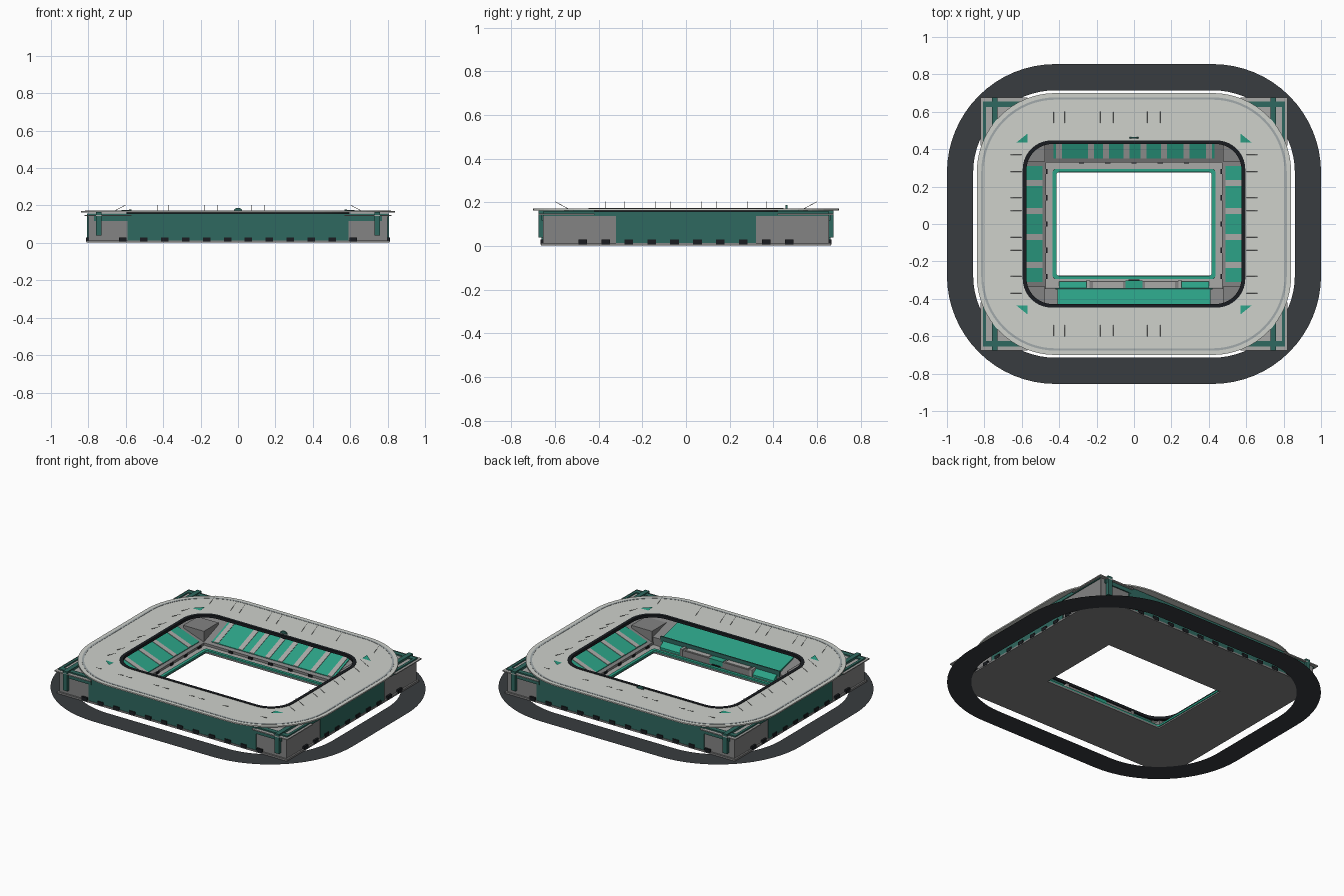
import bpy, bmesh, math
from mathutils import Vector

if "Cube" in bpy.data.objects:
    bpy.data.objects.remove(bpy.data.objects["Cube"])


def mat(name, r, g, b):
    m = bpy.data.materials.new(name)
    m.diffuse_color = (r, g, b, 1)
    m.use_nodes = True
    m.node_tree.nodes["Principled BSDF"].inputs["Base Color"].default_value = m.diffuse_color
    return m


SEAT = mat("seat_green", 0.025, 0.36, 0.24)
WALL = mat("wall_green", 0.028, 0.14, 0.115)
ROOF = mat("roof_light", 0.62, 0.64, 0.60)
DARK = mat("asphalt", 0.04, 0.045, 0.05)
BLACK = mat("black", 0.01, 0.012, 0.015)
GREY = mat("concrete", 0.23, 0.23, 0.23)
PALE = mat("pale_concrete", 0.40, 0.40, 0.39)
LINE = mat("gutter", 0.36, 0.40, 0.41)


def finish(name, bm, m):
    bmesh.ops.recalc_face_normals(bm, faces=bm.faces)
    me = bpy.data.meshes.new(name)
    bm.to_mesh(me)
    bm.free()
    ob = bpy.data.objects.new(name, me)
    bpy.context.collection.objects.link(ob)
    me.materials.append(m)
    return ob


def outline(hx, hy, r, n=16):
    """Rounded rectangle, n+1 points per corner."""
    pts = []
    for k, (sx, sy) in enumerate(((1, 1), (-1, 1), (-1, -1), (1, -1))):
        for i in range(n + 1):
            a = math.pi / 2 * (k + i / n)
            pts.append((sx * (hx - r) + r * math.cos(a), sy * (hy - r) + r * math.sin(a)))
    return pts


def ring(name, outer, inner, z0, z1, m):
    """Frame between two rounded rectangles; flat sheet when z0 == z1."""
    bm = bmesh.new()
    o, i = outline(*outer), outline(*inner)
    n = len(o)
    levels = [(o, z0), (i, z0)] if z0 == z1 else [(o, z0), (o, z1), (i, z1), (i, z0)]
    loops = [[bm.verts.new((x, y, z)) for x, y in pts] for pts, z in levels]
    pairs = [(0, 1)] if z0 == z1 else [(0, 1), (1, 2), (2, 3), (3, 0)]
    for a, b in pairs:
        for k in range(n):
            j = (k + 1) % n
            bm.faces.new((loops[a][k], loops[a][j], loops[b][j], loops[b][k]))
    return finish(name, bm, m)


def place(side, w, d, z):
    return {"front": (w, -d, z), "back": (w, d, z), "right": (d, w, z), "left": (-d, w, z)}[side]


def prism(name, side, w0, w1, profile, m):
    """Extrude a (distance, height) profile along one side of the ground."""
    bm = bmesh.new()
    a = [bm.verts.new(place(side, w0, d, z)) for d, z in profile]
    b = [bm.verts.new(place(side, w1, d, z)) for d, z in profile]
    bm.faces.new(a)
    bm.faces.new(b)
    for k in range(len(a)):
        j = (k + 1) % len(a)
        bm.faces.new((a[k], a[j], b[j], b[k]))
    return finish(name, bm, m)


def block(name, side, w0, w1, d0, d1, z0, z1, m):
    return prism(name, side, w0, w1, [(d0, z0), (d1, z0), (d1, z1), (d0, z1)], m)


def rod(name, a, b, t, m):
    bm = bmesh.new()
    a, b = Vector(a), Vector(b)
    q = (b - a).to_track_quat('Z', 'Y')
    bmesh.ops.create_cone(bm, segments=4, radius1=t, radius2=t, depth=(b - a).length, cap_ends=True)
    for v in bm.verts:
        v.co = q @ v.co + (a + b) / 2
    return finish(name, bm, m)


# road loop and ground slab
ring("road_loop", (1.0, 0.855, 0.58), (0.86, 0.715, 0.44), 0, 0, DARK)
ring("base_slab", (0.81, 0.665, 0.002), (0.42, 0.275, 0.002), 0.003, 0.014, GREY)
ring("pitch_border", (0.435, 0.295, 0.02), (0.415, 0.277, 0.015), 0.012, 0.024, SEAT)

# outer wall, green facade panels and gates
ring("outer_wall", (0.80, 0.655, 0.002), (0.775, 0.63, 0.002), 0.01, 0.145, GREY)
for side, face, half, count, step in (("front", 0.655, 0.59, 12, 0.112), ("back", 0.655, 0.59, 12, 0.112),
                                      ("right", 0.80, 0.32, 10, 0.105), ("left", 0.80, 0.32, 10, 0.105)):
    block(side + "_facade", side, -half, half, face - 0.02, face + 0.006, 0.014, 0.158, WALL)
    for i in range(count):
        w = (i - (count - 1) / 2) * step
        block(side + "_gate", side, w - 0.02, w + 0.02, face, face + 0.012, 0.008, 0.03, BLACK)

# corner towers: plate, band, strap beams and hanging piers
for side, s in (("front", 1), ("back", 1), ("front", -1), ("back", -1)):
    def part(name, w0, w1, *rest):
        block("corner_" + name, side, *sorted((s * w0, s * w1)), *rest)
    part("plate", 0.57, 0.82, 0.42, 0.675, 0.143, 0.15, PALE)
    part("band", 0.57, 0.77, 0.64, 0.662, 0.118, 0.146, WALL)
    part("side_band", 0.79, 0.806, 0.32, 0.655, 0.138, 0.158, WALL)
    part("beam_long", 0.73, 0.76, 0.42, 0.675, 0.15, 0.164, WALL)
    part("beam_cross", 0.55, 0.80, 0.625, 0.655, 0.15, 0.158, WALL)
    part("pier", 0.73, 0.76, 0.655, 0.675, 0.04, 0.164, WALL)
    part("inner_room", 0.475, 0.62, 0.335, 0.48, 0.014, 0.105, GREY)

# raked stands with seats, aisles and doorways
for side, d, length, seat_half in (("back", 0.33, 0.77, 0.43), ("right", 0.47, 0.63, 0.31),
                                   ("left", 0.47, 0.63, 0.31)):
    end = 0.64 if side == "back" else 0.785
    top = 0.148
    rake = [(d, 0.012), (d, 0.035), (end, top), (end, 0.012)]
    prism(side + "_stand", side, -length, length, rake, GREY)

    def strip(lift):
        return [(d + 0.02, 0.04), (d + 0.02, 0.046 + lift), (end - 0.03, top - 0.004 + lift), (end - 0.03, 0.1)]
    prism(side + "_seats", side, -seat_half, seat_half, strip(0), SEAT)
    aisles = (-0.40, -0.23, -0.15, -0.04, 0.05, 0.16, 0.28, 0.40) if side == "back" else (-0.22, -0.07, 0.07, 0.22)
    for w in aisles:
        prism(side + "_aisle", side, w - 0.016, w + 0.016, strip(0.003), PALE)
    for i in range(-2, 3):
        w = i * 0.14
        block(side + "_doorway", side, w - 0.014, w + 0.014, d - 0.007, d + 0.01, 0.014, 0.034, BLACK)
ring("concourse", (0.48, 0.34, 0.01), (0.434, 0.294, 0.01), 0.012, 0.02, PALE)

# main stand on the front: raised tier, boxes and low end seating
prism("front_stand", "front", -0.77, 0.77, [(0.345, 0.012), (0.345, 0.065), (0.64, 0.148), (0.64, 0.012)], GREY)
prism("front_upper_seats", "front", -0.41, 0.41, [(0.35, 0.05), (0.35, 0.078), (0.62, 0.15), (0.62, 0.1)], SEAT)
block("front_tier_parapet", "front", -0.42, 0.42, 0.343, 0.351, 0.05, 0.086, WALL)
block("front_boxes", "front", -0.24, 0.24, 0.305, 0.345, 0.014, 0.058, GREY)
for s in (-1, 1):
    w0, w1 = sorted((s * 0.25, s * 0.40))
    prism("front_end_seats", "front", w0, w1, [(0.308, 0.014), (0.308, 0.034), (0.346, 0.062), (0.346, 0.014)], SEAT)
    block("box_side_wall", "front", s * 0.245 - 0.008, s * 0.245 + 0.008, 0.30, 0.346, 0.014, 0.066, PALE)
    block("box_canopy", "front", s * 0.14 - 0.08, s * 0.14 + 0.08, 0.31, 0.346, 0.058, 0.063, PALE)
block("box_centre_seats", "front", -0.045, 0.045, 0.302, 0.346, 0.03, 0.061, SEAT)
block("players_tunnel", "front", -0.03, 0.03, 0.298, 0.31, 0.014, 0.03, BLACK)

# roof ring, gutter line and black inner lip
ring("roof", (0.84, 0.70, 0.42), (0.59, 0.44, 0.15), 0.163, 0.171, ROOF)
ring("roof_gutter", (0.817, 0.677, 0.40), (0.805, 0.665, 0.388), 0.17, 0.1725, LINE)
ring("roof_inner_lip", (0.595, 0.447, 0.155), (0.575, 0.428, 0.14), 0.156, 0.1735, BLACK)

# corner pennants on the roof
for sx in (-1, 1):
    for sy in (-1, 1):
        bm = bmesh.new()
        bm.faces.new([bm.verts.new((sx * x, sy * y, z)) for x, y, z in
                      ((0.57, 0.435, 0.174), (0.63, 0.435, 0.174), (0.57, 0.483, 0.178))])
        finish("roof_pennant", bm, SEAT)

# round crest plate on the back roof edge
bm = bmesh.new()
bmesh.ops.create_cone(bm, segments=24, radius1=0.025, radius2=0.025, depth=0.008, cap_ends=True)
for v in bm.verts:
    v.co = Vector((v.co.x, 0.46 + v.co.z, 0.163 + v.co.y))
finish("roof_disc", bm, WALL)

# thin raised struts on the roof
for side in ("front", "back"):
    for w in (-0.58, -0.43, -0.37, -0.18, -0.11, 0.07, 0.14, 0.31, 0.58):
        rod("roof_strut", place(side, w, 0.54, 0.171), place(side, w, 0.60, 0.203), 0.0012, GREY)
for side in ("left", "right"):
    for w in (-0.37, -0.28, -0.14, -0.07, 0.07, 0.14, 0.28, 0.37):
        rod("roof_strut", place(side, w, 0.60, 0.203), place(side, w, 0.66, 0.171), 0.0012, GREY)
